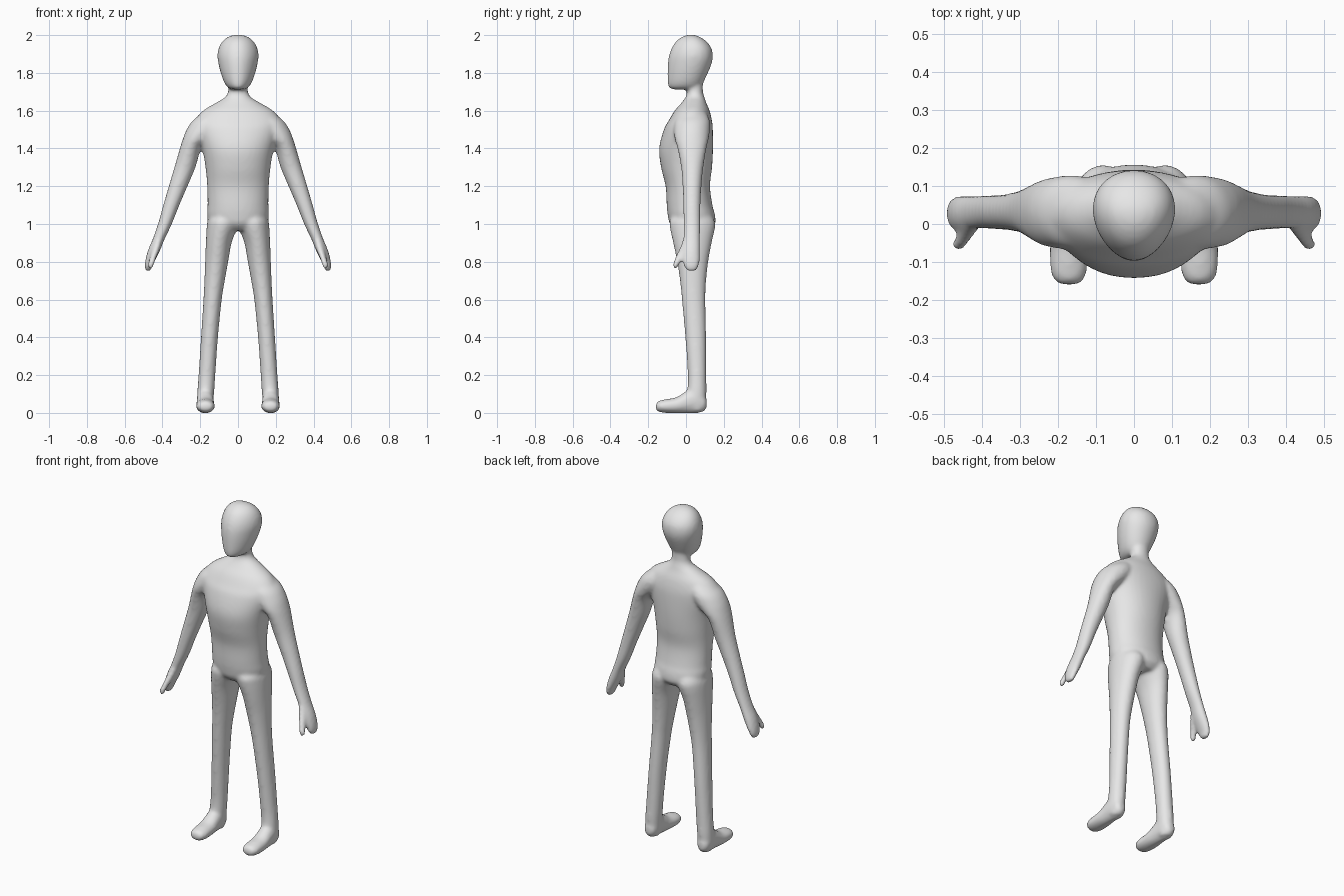
import bpy, bmesh, math
from mathutils import Vector

bm = bmesh.new()


def spline(rings, steps=5):
    """Catmull-Rom interpolation through the key sections."""
    pts = [Vector(r) for r in rings]
    out = []
    for i in range(len(pts) - 1):
        a, b, c, d = pts[max(i - 1, 0)], pts[i], pts[i + 1], pts[min(i + 2, len(pts) - 1)]
        for k in range(steps):
            t = k / steps
            out.append(0.5 * (2 * b + (c - a) * t + (2 * a - 5 * b + 4 * c - d) * t * t
                              + (3 * b - a - 3 * c + d) * t ** 3))
    return out + [pts[-1]]


def loft(rings, side=1, axis='Z', power=2.0, egg=0.0, n=40):
    """Closed skin over sections (x0, x1, v0, v1, w); w runs along the axis."""
    prev = first = None
    faces = []
    for x0, x1, v0, v1, w in spline(rings):
        loop = []
        for k in range(n):
            a = 2 * math.pi * k / n
            c, s = math.cos(a), math.sin(a)
            c = math.copysign(abs(c) ** (2 / power), c)
            s = math.copysign(abs(s) ** (2 / power), s)
            x = side * ((x0 + x1) / 2 + (x1 - x0) / 2 * c * (1 + egg * s))
            v = (v0 + v1) / 2 + (v1 - v0) / 2 * s
            loop.append(bm.verts.new((x, v, w) if axis == 'Z' else (x, w, v)))
        if prev:
            for k in range(n):
                j = (k + 1) % n
                faces.append(bm.faces.new((prev[k], prev[j], loop[j], loop[k])))
        else:
            first = loop
        prev = loop
    faces += [bm.faces.new(first), bm.faces.new(prev)]
    bmesh.ops.recalc_face_normals(bm, faces=faces)


# Torso and neck: half width, front, back, height
torso = [(.10, -.05, .125, .965), (.15, -.085, .155, 1.0), (.163, -.097, .153, 1.05),
         (.161, -.102, .14, 1.1), (.163, -.108, .127, 1.2), (.172, -.132, .138, 1.3),
         (.19, -.142, .143, 1.4), (.222, -.117, .142, 1.5), (.225, -.09, .137, 1.55),
         (.185, -.06, .125, 1.6), (.12, -.025, .108, 1.64), (.07, -.003, .098, 1.67),
         (.053, .005, .09, 1.7), (.05, .0, .09, 1.76)]
loft([(-h, h, f, b, z) for h, f, b, z in torso], power=2.1)

# Head, narrower towards the face
head = [(.03, -.065, .04, 1.712), (.053, -.09, .075, 1.722), (.073, -.097, .092, 1.75),
        (.091, -.098, .116, 1.8), (.103, -.096, .136, 1.85), (.108, -.09, .142, 1.89),
        (.102, -.076, .135, 1.93), (.082, -.052, .108, 1.967), (.05, -.018, .07, 1.992),
        (.012, .014, .036, 2.002)]
loft([(-h, h, f, b, z) for h, f, b, z in head], egg=.12)

# Arm from shoulder to fingertips: inner x, outer x, front y, back y, z
arm = [(.06, .17, -.02, .10, 1.6), (.06, .237, -.058, .125, 1.55), (.09, .272, -.065, .127, 1.5),
       (.15, .292, -.06, .12, 1.45), (.195, .308, -.045, .108, 1.4), (.225, .337, -.026, .092, 1.3),
       (.267, .367, -.018, .082, 1.2), (.31, .396, -.015, .077, 1.1), (.35, .424, -.013, .076, 1.0),
       (.388, .452, -.014, .074, .92), (.412, .477, -.018, .074, .86), (.437, .49, -.018, .073, .81),
       (.455, .494, -.01, .067, .775), (.462, .49, .008, .05, .75)]

# Thumb
thumb = [(.40, .44, -.015, .03, .92), (.413, .455, -.034, .012, .87),
         (.432, .468, -.058, -.016, .82), (.445, .479, -.071, -.036, .785),
         (.452, .474, -.064, -.045, .765)]

# Leg
leg = [(.01, .135, -.04, .11, 1.08), (-.002, .16, -.085, .15, 1.02), (.004, .166, -.085, .154, .98),
       (.034, .17, -.068, .136, .9), (.052, .174, -.047, .118, .8), (.07, .178, -.032, .107, .7),
       (.086, .183, -.022, .103, .6), (.106, .196, -.004, .107, .4), (.12, .209, .01, .108, .2),
       (.127, .216, .006, .108, .1), (.133, .213, .01, .102, .03), (.145, .2, .03, .09, .005)]

# Foot, running from toe to heel: inner x, outer x, bottom z, top z, y
foot = [(.15, .192, .018, .045, -.16), (.131, .212, .006, .062, -.147),
        (.122, .222, .0, .072, -.11), (.124, .222, -.002, .083, -.05),
        (.127, .219, -.002, .115, .0), (.13, .217, -.002, .14, .05),
        (.14, .208, .008, .1, .095), (.16, .19, .03, .07, .11)]

for side in (1, -1):
    loft(arm, side)
    loft(thumb, side)
    loft(leg, side)
    loft(foot, side, axis='Y')

mesh = bpy.data.meshes.new("body")
bm.to_mesh(mesh)
bm.free()
body = bpy.data.objects.new("body", mesh)
bpy.context.collection.objects.link(body)

# Single plain colour
grey = bpy.data.materials.new("light_grey")
grey.diffuse_color = (.8, .8, .8, 1)
mesh.materials.append(grey)

# Fuse all parts into one soft skin
remesh = body.modifiers.new("fuse", 'REMESH')
remesh.mode = 'VOXEL'
remesh.voxel_size = .009
remesh.use_smooth_shade = True
soft = body.modifiers.new("soften", 'SMOOTH')
soft.factor = .5
soft.iterations = 10

bpy.context.view_layer.objects.active = body
body.select_set(True)
for name in ("fuse", "soften"):
    bpy.ops.object.modifier_apply(modifier=name)
bpy.ops.object.shade_smooth()
